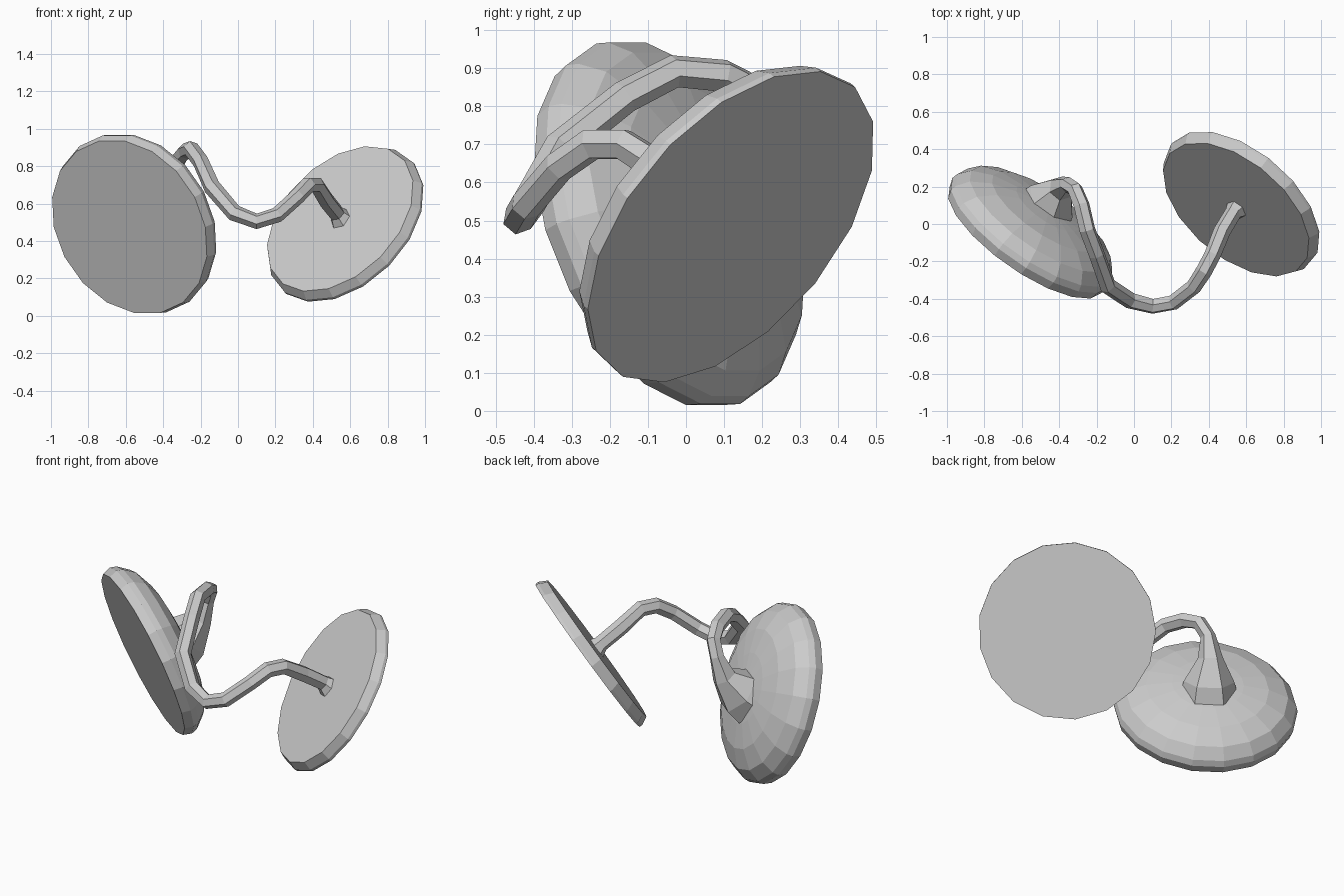
import bpy, bmesh
from math import cos, sin, tau
from mathutils import Vector

if "Cube" in bpy.data.objects:
    bpy.data.objects.remove(bpy.data.objects["Cube"])


def lathe(name, center, axis, profile, sides):
    """Closed turned solid; profile is (radius, height) along the axis."""
    q = Vector(axis).to_track_quat('Z', 'Y')
    c = Vector(center)
    bm = bmesh.new()
    rings = []
    for r, h in profile:
        rings.append([bm.verts.new(c + q @ Vector((r * cos(tau * i / sides), r * sin(tau * i / sides), h)))
                      for i in range(sides)])
    for a, b in zip(rings, rings[1:]):
        for i in range(sides):
            j = (i + 1) % sides
            bm.faces.new((a[i], a[j], b[j], b[i]))
    bm.faces.new(rings[0][::-1])
    bm.faces.new(rings[-1])
    bmesh.ops.recalc_face_normals(bm, faces=bm.faces)
    me = bpy.data.meshes.new(name)
    bm.to_mesh(me)
    bm.free()
    ob = bpy.data.objects.new(name, me)
    bpy.context.collection.objects.link(ob)
    return ob


def tube(name, points):
    """Six-sided tube through (x, y, z, radius) points."""
    cu = bpy.data.curves.new(name, 'CURVE')
    cu.dimensions = '3D'
    cu.bevel_depth = 1.0
    cu.bevel_resolution = 1
    cu.use_fill_caps = True
    sp = cu.splines.new('POLY')
    sp.points.add(len(points) - 1)
    for p, (x, y, z, r) in zip(sp.points, points):
        p.co = (x, y, z, 1)
        p.radius = r
    ob = bpy.data.objects.new(name, cu)
    bpy.context.collection.objects.link(ob)
    bpy.context.view_layer.objects.active = ob
    ob.select_set(True)
    bpy.ops.object.convert(target='MESH')
    bpy.context.object.select_set(False)
    for f in bpy.context.object.data.polygons:
        f.use_smooth = False


# large domed disc, flat side to the front
lathe("domed_disc", (-.58, -.085, .475), (.54, .77, .335),
      [(.495, 0), (.51, .05), (.50, .085), (.45, .145), (.34, .195), (.20, .22), (.10, .23)], 18)

# thin flat disc, slightly smaller on its inner side
lathe("flat_disc", (.565, .10, .50), (.54, .64, -.55),
      [(.465, -.035), (.49, .012), (.49, .03)], 17)

# bent wire joining the backs of both discs, flaring into a cone on the dome
tube("connecting_wire", [
    (-.48, .07, .49, .16), (-.44, .12, .54, .14), (-.39, .19, .64, .07), (-.355, .21, .76, .042),
    (-.315, .185, .84, .042), (-.28, .10, .88, .044), (-.25, -.03, .892, .044),
    (-.20, -.16, .825, .044), (-.14, -.33, .69, .046),
    (-.02, -.41, .55, .045), (.10, -.44, .505, .042), (.21, -.42, .54, .042),
    (.32, -.335, .64, .042), (.375, -.25, .70, .044), (.42, -.165, .70, .044),
    (.47, -.04, .62, .046), (.53, .06, .545, .045), (.56, .09, .505, .07)])
